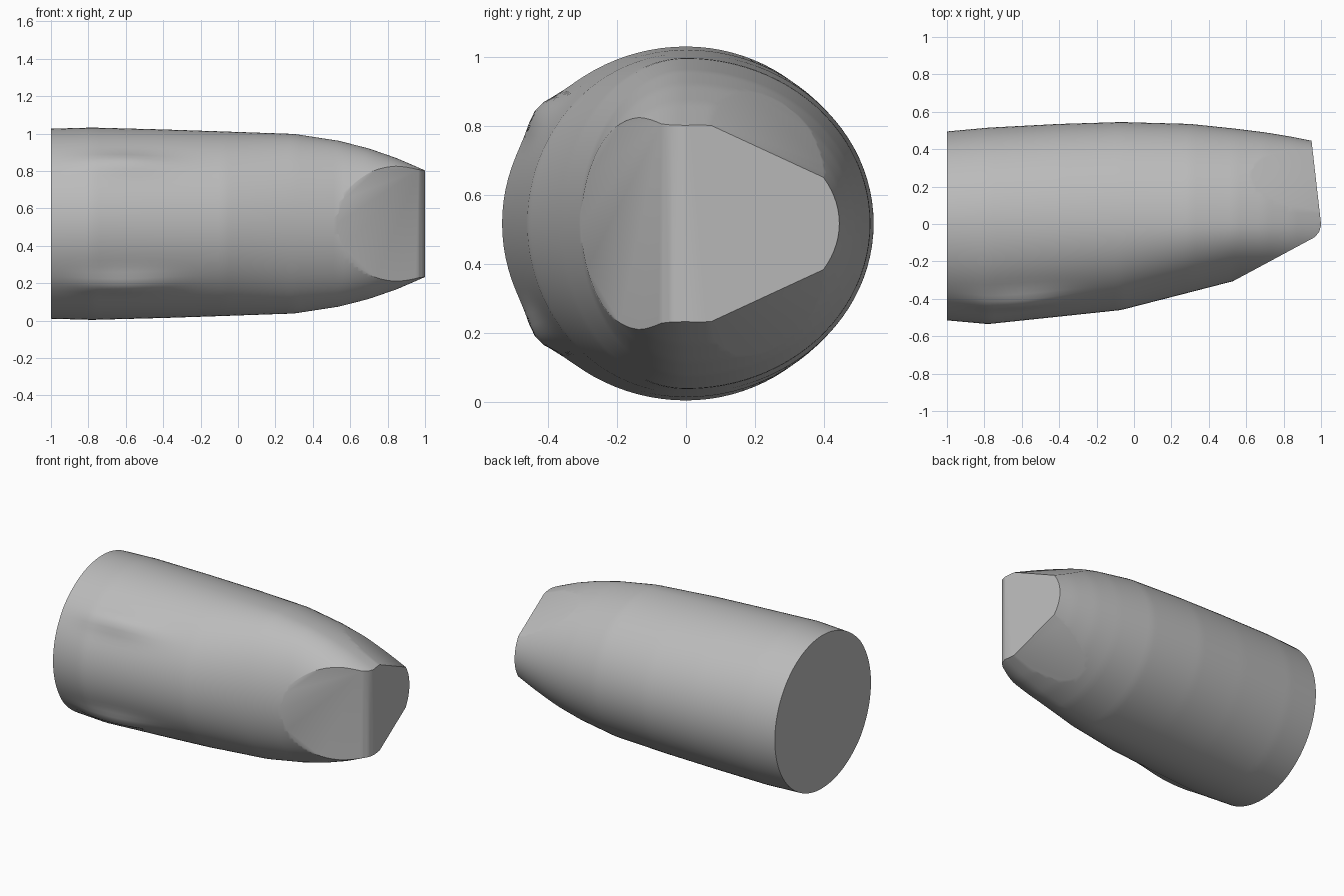
import bpy, bmesh, math
from mathutils import Vector

cube = bpy.data.objects.get("Cube")
if cube:
    bpy.data.objects.remove(cube, do_unlink=True)

MID = 0.518   # height of the long axis
SIDES = 96
STEPS = 80

# Stations along the body: x, half height, back reach, front reach
PROFILE = [
    (-1.0, 0.508, 0.495, 0.515), (-0.78, 0.514, 0.515, 0.535),
    (-0.4, 0.504, 0.535, 0.495), (-0.07, 0.493, 0.545, 0.46),
    (0.3, 0.48, 0.535, 0.365), (0.54, 0.443, 0.51, 0.303),
    (0.7, 0.402, 0.49, 0.29), (0.85, 0.35, 0.465, 0.28),
    (1.0, 0.285, 0.435, 0.26), (1.05, 0.255, 0.42, 0.25),
]


def sample(x):
    """Half height, back reach and front reach at x."""
    for a, b in zip(PROFILE, PROFILE[1:]):
        if x <= b[0]:
            t = (x - a[0]) / (b[0] - a[0])
            return [p + (q - p) * t for p, q in zip(a[1:], b[1:])]
    return PROFILE[-1][1:]


def ring(bm, x):
    half, back, front = sample(x)
    verts = []
    for i in range(SIDES):
        a = math.tau * i / SIDES
        c, s = math.cos(a), math.sin(a)
        # soft ridges on the upper and lower front
        off = math.acos(max(-1, min(1, -c))) - 0.67
        k = 1 + 0.06 * math.exp(-(off / 0.13) ** 2 - ((x + 0.6) / 0.25) ** 2)
        reach = back if c > 0 else front
        verts.append(bm.verts.new((x, reach * c * k, MID + half * s * k)))
    return verts


def slice_off(bm, point, normal):
    """Cut a flat facet and close it."""
    geom = bm.verts[:] + bm.edges[:] + bm.faces[:]
    cut = bmesh.ops.bisect_plane(bm, geom=geom, dist=1e-5, plane_co=point,
                                 plane_no=normal, clear_outer=True)
    edges = [e for e in cut["geom_cut"] if isinstance(e, bmesh.types.BMEdge)]
    bmesh.ops.holes_fill(bm, edges=edges, sides=0)


# Lofted body with closed ends
bm = bmesh.new()
x0, x1 = PROFILE[0][0], PROFILE[-1][0]
rings = [ring(bm, x0 + (x1 - x0) * i / STEPS) for i in range(STEPS + 1)]
for a, b in zip(rings, rings[1:]):
    for i in range(SIDES):
        j = (i + 1) % SIDES
        bm.faces.new((a[i], a[j], b[j], b[i]))
bm.faces.new(rings[0])
bm.faces.new(rings[-1])
bmesh.ops.recalc_face_normals(bm, faces=bm.faces)

# Chisel tip: end face, front facet and the blunted edges between them
slice_off(bm, Vector((1.0, 0, MID)), Vector((1, 0.114, 0)))
slice_off(bm, Vector((0.54, -0.3, MID)), Vector((0.538, -1, 0)))
slice_off(bm, Vector((0.975, -0.06, MID)), Vector((1, -0.85, 0)))
slice_off(bm, Vector((0.995, -0.025, MID)), Vector((1, -0.3, 0)))

# Upper and lower bevels beside the end face
for side in (1, -1):
    p = [Vector((x, y, MID + side * z)) for x, y, z in
         ((0.995, 0.05, 0.295), (0.95, 0.43, 0.12), (0.68, 0.25, 0.34))]
    n = (p[1] - p[0]).cross(p[2] - p[0])
    if n.x < 0:
        n.negate()
    slice_off(bm, p[0], n)

bmesh.ops.recalc_face_normals(bm, faces=bm.faces)
mesh = bpy.data.meshes.new("chisel_body")
bm.to_mesh(mesh)
bm.free()
body = bpy.data.objects.new("chisel_body", mesh)
bpy.context.collection.objects.link(body)

# Single grey material
mat = bpy.data.materials.new("plain grey")
mat.use_nodes = True
grey = (0.5, 0.5, 0.5, 1)
mat.diffuse_color = grey
mat.node_tree.nodes["Principled BSDF"].inputs["Base Color"].default_value = grey
mesh.materials.append(mat)

bpy.ops.object.select_all(action="DESELECT")
body.select_set(True)
bpy.context.view_layer.objects.active = body
bpy.ops.object.shade_smooth_by_angle(angle=math.radians(35))
